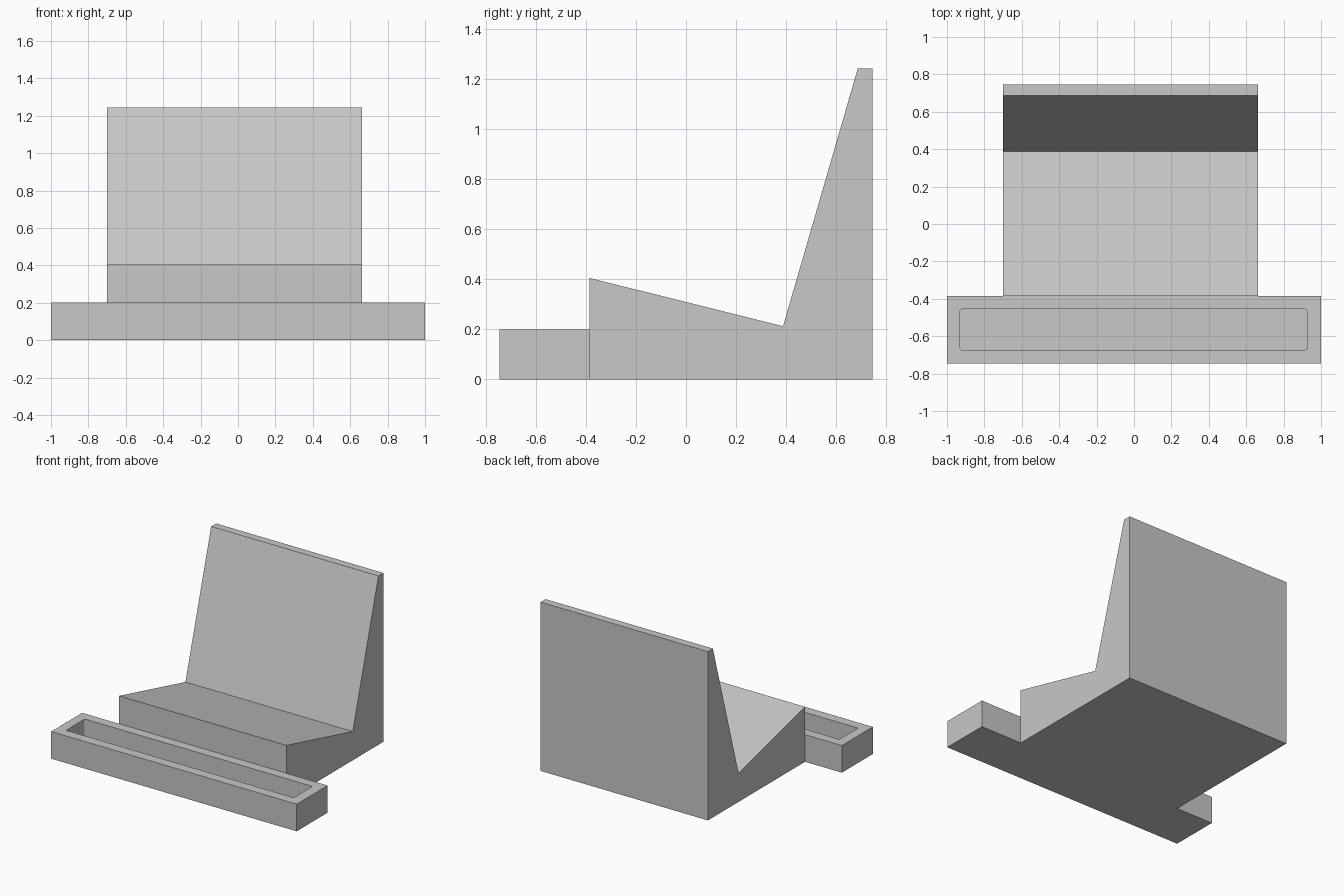
import bpy
import bmesh
from mathutils import Matrix, Vector

cube = bpy.data.objects.get("Cube")
if cube:
    bpy.data.objects.remove(cube, do_unlink=True)

# Single grey plastic
grey = bpy.data.materials.new("light grey")
grey.use_nodes = True
color = (0.58, 0.58, 0.58, 1)
grey.diffuse_color = color
grey.node_tree.nodes["Principled BSDF"].inputs["Base Color"].default_value = color


def add_object(name, bm):
    bmesh.ops.recalc_face_normals(bm, faces=bm.faces)
    mesh = bpy.data.meshes.new(name)
    bm.to_mesh(mesh)
    bm.free()
    mesh.materials.append(grey)
    obj = bpy.data.objects.new(name, mesh)
    bpy.context.collection.objects.link(obj)
    return obj


def box(name, low, high, corner=0):
    """Box between two corners, with optional rounded vertical edges."""
    low, high = Vector(low), Vector(high)
    bm = bmesh.new()
    size = Matrix.Diagonal((*(high - low), 1))
    bmesh.ops.create_cube(bm, size=1, matrix=Matrix.Translation((low + high) / 2) @ size)
    if corner:
        upright = [e for e in bm.edges if abs(e.verts[0].co.z - e.verts[1].co.z) > 0.01]
        bmesh.ops.bevel(bm, geom=upright, offset=corner, segments=4,
                        profile=0.5, affect='EDGES')
    return add_object(name, bm)


def extrude_profile(name, profile, left, right):
    """Extrude a side (y, z) profile across x."""
    bm = bmesh.new()
    face = bm.faces.new([bm.verts.new((left, y, z)) for y, z in profile])
    out = bmesh.ops.extrude_face_region(bm, geom=[face], use_keep_orig=True)
    moved = [v for v in out["geom"] if isinstance(v, bmesh.types.BMVert)]
    bmesh.ops.translate(bm, verts=moved, vec=(right - left, 0, 0))
    return add_object(name, bm)


# Sloping rest and tall back support
extrude_profile("stand_body", [(-0.385, 0), (0.745, 0), (0.745, 1.243), (0.687, 1.243),
                               (0.388, 0.212), (-0.385, 0.405)], -0.70, 0.663)

# Front tray with a rounded pocket cut into its top
tray = box("front_tray", (-1, -0.745, 0), (1, -0.385, 0.2))
pocket = box("pocket_cutter", (-0.93, -0.673, 0.06), (0.925, -0.455, 0.3), 0.012)
pocket.hide_render = True
cut = tray.modifiers.new("pocket", 'BOOLEAN')
cut.operation = 'DIFFERENCE'
cut.solver = 'EXACT'
cut.object = pocket
bpy.context.view_layer.objects.active = tray
bpy.ops.object.modifier_apply(modifier=cut.name)
bpy.data.objects.remove(pocket, do_unlink=True)
